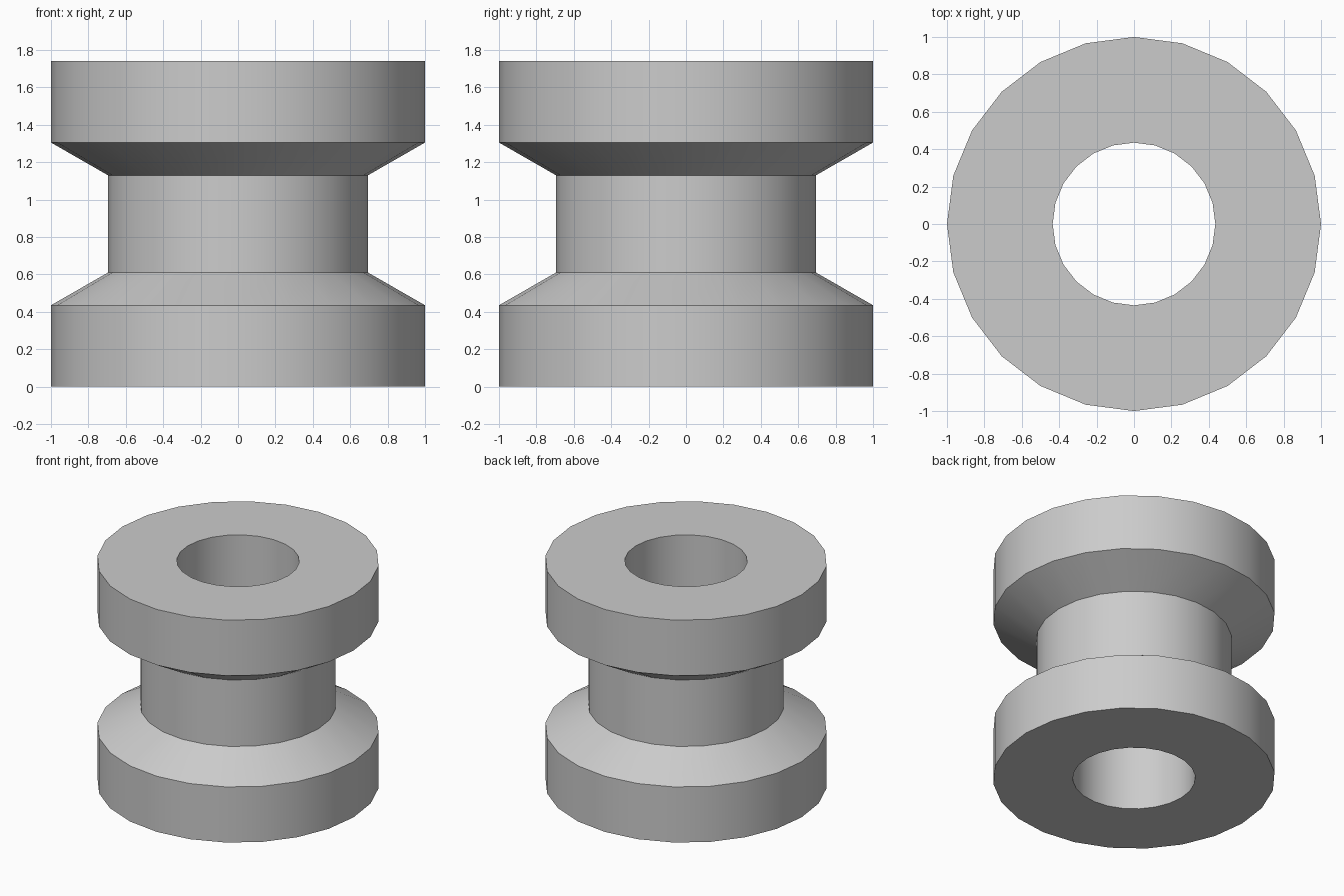
import bpy
import bmesh
import math

cube = bpy.data.objects.get("Cube")
if cube:
    bpy.data.objects.remove(cube, do_unlink=True)

SIDES = 24
HEIGHT = 1.74
BORE, NECK, RIM = 0.435, 0.695, 1.0

# Lower half of the cross-section, then mirrored for the upper half
lower = [(BORE, 0), (RIM, 0), (RIM, 0.435), (NECK, 0.61)]
profile = lower + [(r, HEIGHT - z) for r, z in reversed(lower)]

# Plain grey material
grey = bpy.data.materials.new("plain_grey")
grey.use_nodes = True
colour = (0.6, 0.6, 0.6, 1)
grey.diffuse_color = colour
grey.node_tree.nodes["Principled BSDF"].inputs["Base Color"].default_value = colour

# Grooved roller with a through bore: rings joined around and along the profile
bm = bmesh.new()
rings = []
for r, z in profile:
    angles = [2 * math.pi * i / SIDES for i in range(SIDES)]
    rings.append([bm.verts.new((r * math.cos(a), r * math.sin(a), z)) for a in angles])
for k, ring in enumerate(rings):
    above = rings[(k + 1) % len(rings)]
    for i in range(SIDES):
        j = (i + 1) % SIDES
        bm.faces.new((ring[i], ring[j], above[j], above[i]))
bmesh.ops.recalc_face_normals(bm, faces=bm.faces)

mesh = bpy.data.meshes.new("grooved_roller")
bm.to_mesh(mesh)
bm.free()
mesh.materials.append(grey)
roller = bpy.data.objects.new("grooved_roller", mesh)
bpy.context.collection.objects.link(roller)

# Smooth around the axis, crisp at the profile corners
bpy.ops.object.select_all(action="DESELECT")
roller.select_set(True)
bpy.context.view_layer.objects.active = roller
bpy.ops.object.shade_smooth_by_angle(angle=math.radians(30))
